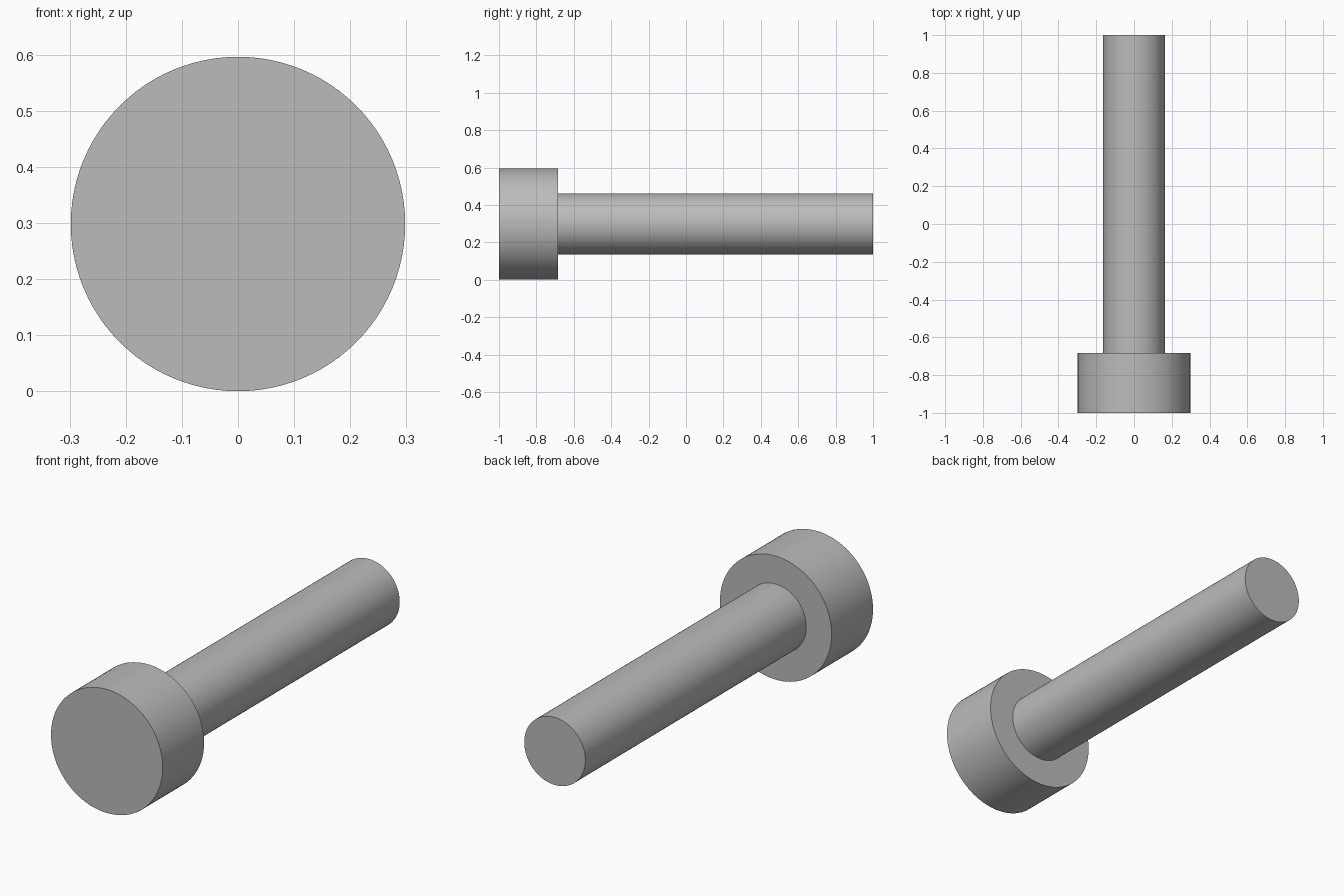
import bpy
import math

SIDES = 96
HEAD_RADIUS = 0.298
SHAFT_RADIUS = 0.163
HEAD_BACK = -0.684

default_cube = bpy.data.objects.get("Cube")
if default_cube:
    bpy.data.objects.remove(default_cube, do_unlink=True)

# Plain grey metal
grey = bpy.data.materials.new("grey_metal")
grey.use_nodes = True
colour = (0.50, 0.50, 0.50, 1)
grey.diffuse_color = colour
grey.node_tree.nodes["Principled BSDF"].inputs["Base Color"].default_value = colour


def rod(name, radius, y_start, y_end):
    """Capped cylinder along y, centred on the bolt axis."""
    bpy.ops.mesh.primitive_cylinder_add(
        vertices=SIDES, radius=radius, depth=y_end - y_start,
        location=(0, (y_start + y_end) / 2, HEAD_RADIUS),
        rotation=(math.pi / 2, 0, 0))
    part = bpy.context.object
    part.name = name
    part.data.materials.append(grey)
    bpy.ops.object.shade_smooth_by_angle(angle=math.radians(30))
    return part


# Wide flat head at the front, with the shaft seated slightly into it
rod("bolt_head", HEAD_RADIUS, -1, HEAD_BACK)
rod("bolt_shaft", SHAFT_RADIUS, HEAD_BACK - 0.02, 1)
